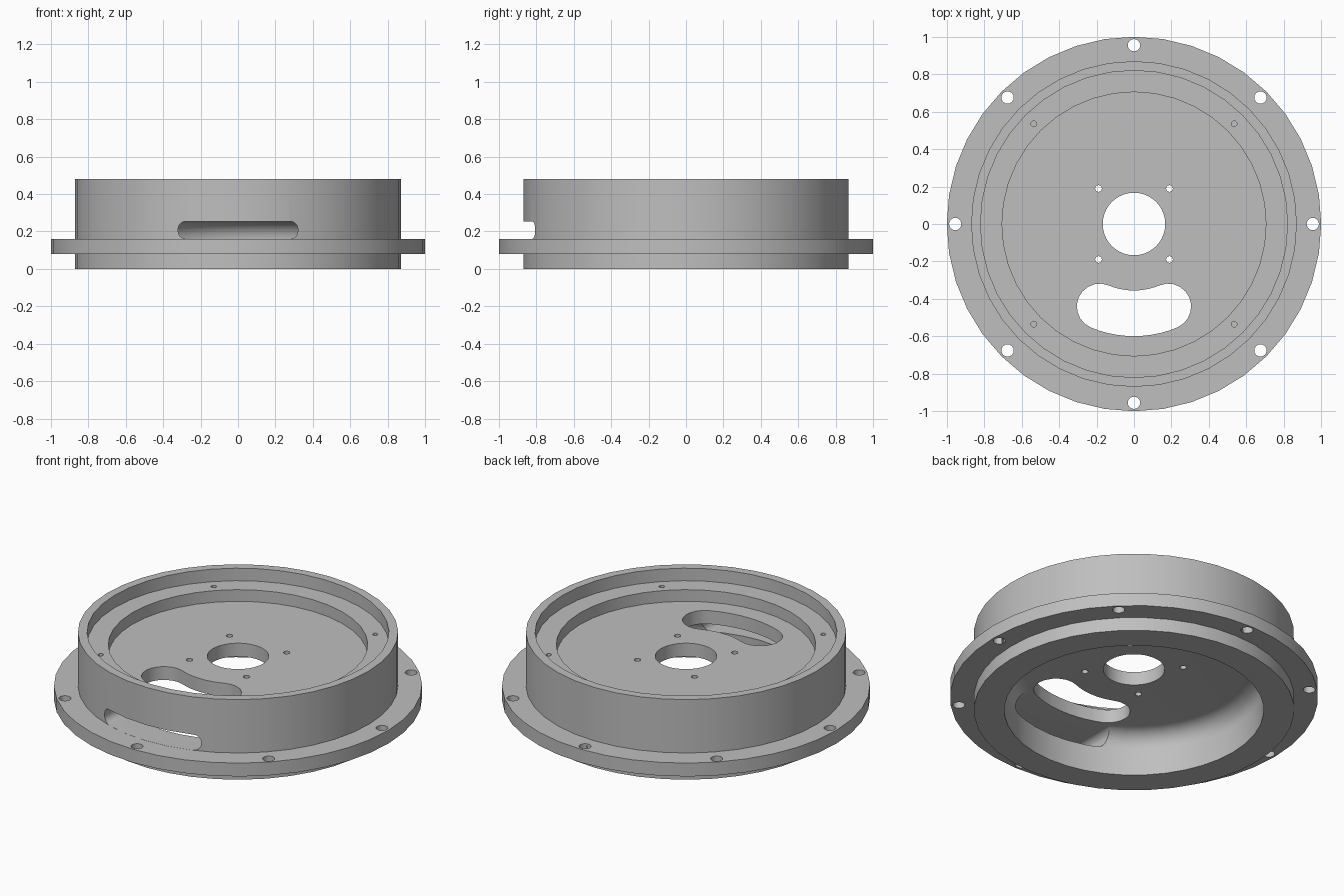
import bpy, bmesh, math

if "Cube" in bpy.data.objects:
    bpy.data.objects.remove(bpy.data.objects["Cube"])

SEG = 40

grey = bpy.data.materials.new("plain_grey")
grey.diffuse_color = (0.52, 0.52, 0.52, 1)
grey.use_nodes = True
grey.node_tree.nodes["Principled BSDF"].inputs["Base Color"].default_value = grey.diffuse_color


def make_object(name, bm):
    bmesh.ops.recalc_face_normals(bm, faces=bm.faces)
    me = bpy.data.meshes.new(name)
    bm.to_mesh(me)
    bm.free()
    me.materials.append(grey)
    ob = bpy.data.objects.new(name, me)
    bpy.context.collection.objects.link(ob)
    return ob


def lathe(name, profile):
    """Revolve a closed (radius, z) profile about the z axis."""
    bm = bmesh.new()
    rings = []
    for i in range(SEG):
        a = 2 * math.pi * i / SEG
        rings.append([bm.verts.new((r * math.cos(a), r * math.sin(a), z)) for r, z in profile])
    n = len(profile)
    for i in range(SEG):
        p, q = rings[i], rings[(i + 1) % SEG]
        for j in range(n):
            k = (j + 1) % n
            bm.faces.new((p[j], q[j], q[k], p[k]))
    return make_object(name, bm)


def prism(bm, points, offset):
    """Extrude a closed loop of 3D points along an offset."""
    bottom = [bm.verts.new(p) for p in points]
    top = [bm.verts.new([c + o for c, o in zip(p, offset)]) for p in points]
    bm.faces.new(bottom)
    bm.faces.new(top[::-1])
    n = len(points)
    for i in range(n):
        k = (i + 1) % n
        bm.faces.new((bottom[i], bottom[k], top[k], top[i]))


def arc(cx, cy, r, a0, a1, n):
    return [(cx + r * math.cos(math.radians(a0 + (a1 - a0) * i / n)),
             cy + r * math.sin(math.radians(a0 + (a1 - a0) * i / n))) for i in range(n + 1)]


def cut(body, cutter):
    mod = body.modifiers.new("cut", 'BOOLEAN')
    mod.operation = 'DIFFERENCE'
    mod.solver = 'EXACT'
    mod.object = cutter
    bpy.context.view_layer.objects.active = body
    bpy.ops.object.modifier_apply(modifier=mod.name)
    bpy.data.objects.remove(cutter, do_unlink=True)


# Flanged housing: outer wall, flange, stepped top recess, filleted bottom recess
profile = [(0.705, 0), (0.87, 0), (0.87, 0.08), (1, 0.08), (1, 0.16), (0.87, 0.16),
           (0.87, 0.48), (0.82, 0.48), (0.82, 0.405), (0.705, 0.405), (0.705, 0.335),
           (0.167, 0.335), (0.167, 0.255)]
profile += arc(0.605, 0.155, 0.1, 90, 0, 6)
housing = lathe("flanged_housing", profile)

# Round holes: flange bolts, web screws, blind ledge screws
bm = bmesh.new()
holes = [(0.955, 45 * i, 0.033, 0.04, 0.2) for i in range(8)]
holes += [(0.268, 45 + 90 * i, 0.018, 0.2, 0.37) for i in range(4)]
holes += [(0.757, 45 + 90 * i, 0.015, 0.31, 0.43) for i in range(4)]
for dist, ang, r, z0, z1 in holes:
    a = math.radians(ang)
    loop = arc(dist * math.cos(a), dist * math.sin(a), r, 0, 337.5, 15)
    prism(bm, [(x, y, z0) for x, y in loop], (0, 0, z1 - z0))
cut(housing, make_object("hole_cutter", bm))

# Kidney shaped opening through the web
bm = bmesh.new()
mid, half, sweep = 0.477, 0.122, 22.6
a0, a1 = 270 - sweep, 270 + sweep
caps = [(mid * math.cos(math.radians(a)), mid * math.sin(math.radians(a))) for a in (a0, a1)]
loop = arc(0, 0, mid + half, a0, a1, 10)
loop += arc(*caps[1], half, a1, a1 + 180, 10)[1:-1]
loop += arc(0, 0, mid - half, a1, a0, 10)
loop += arc(*caps[0], half, a0 + 180, a0 + 360, 10)[1:-1]
prism(bm, [(x, y, 0.2) for x, y in loop], (0, 0, 0.18))
cut(housing, make_object("kidney_cutter", bm))

# Rounded slot through the front wall into the bottom recess
bm = bmesh.new()
w, zb, zt, r = 0.32, 0.1605, 0.2545, 0.042
loop = []
for cx, cz, a in ((w - r, zt - r, 0), (r - w, zt - r, 90), (r - w, zb + r, 180), (w - r, zb + r, 270)):
    loop += arc(cx, cz, r, a, a + 90, 5)
prism(bm, [(x, -1.1, z) for x, z in loop], (0, 0.6, 0))
cut(housing, make_object("slot_cutter", bm))

# Smooth walls with sharp edges
bpy.ops.object.select_all(action='DESELECT')
housing.select_set(True)
bpy.context.view_layer.objects.active = housing
bpy.ops.object.shade_smooth_by_angle(angle=math.radians(30))
